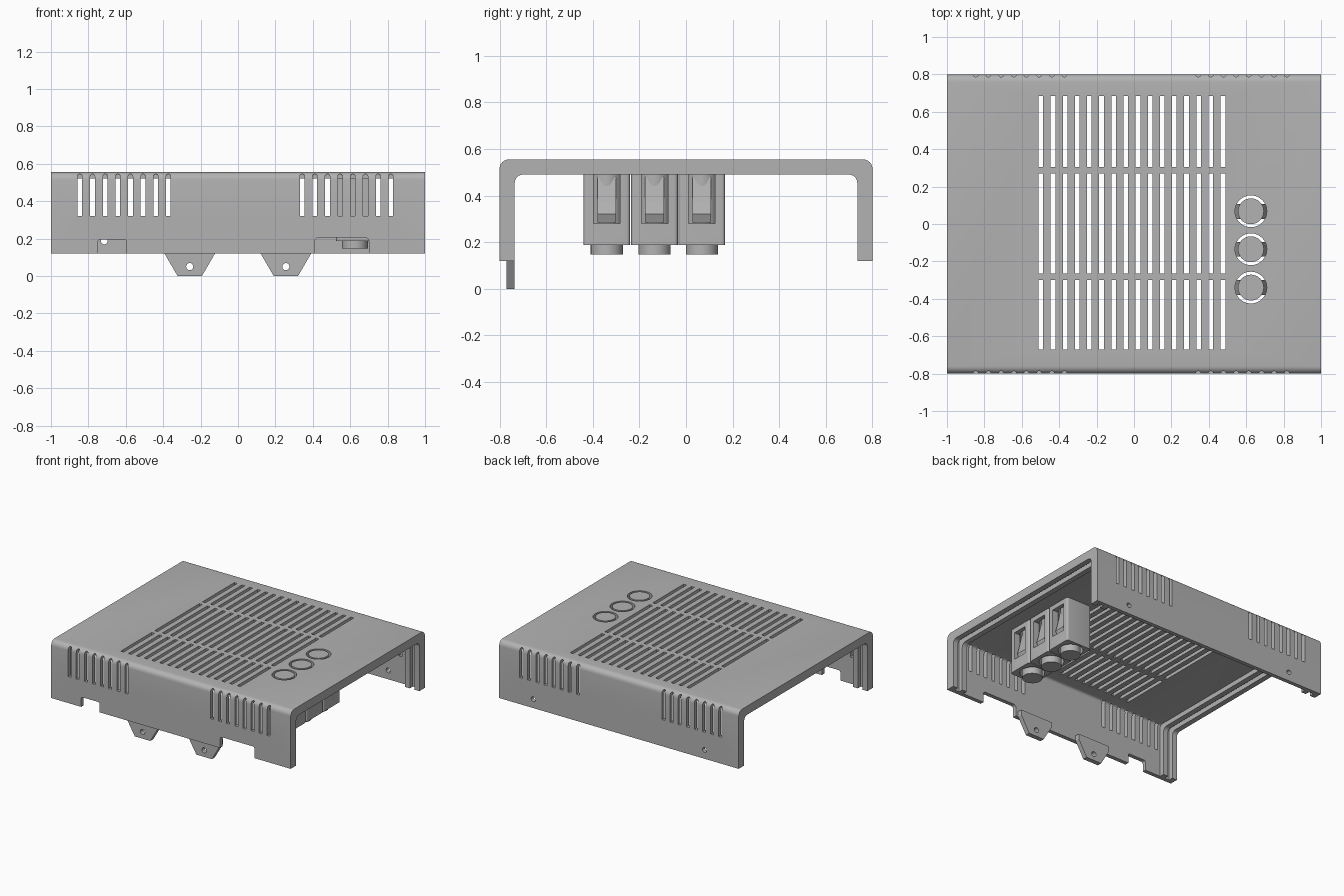
import bpy, bmesh
from math import sin, cos, pi, radians

if "Cube" in bpy.data.objects:
    bpy.data.objects.remove(bpy.data.objects["Cube"], do_unlink=True)

GREY = (0.45, 0.45, 0.45, 1)
grey = bpy.data.materials.new("plain_grey")
grey.diffuse_color = GREY
grey.use_nodes = True
grey.node_tree.nodes["Principled BSDF"].inputs["Base Color"].default_value = GREY


def rect(a0, a1, b0, b1):
    return [(a0, b0), (a1, b0), (a1, b1), (a0, b1)]


def arc(cx, cy, r, start, end, n):
    angles = [radians(start + (end - start) * i / n) for i in range(n + 1)]
    return [(cx + r * cos(t), cy + r * sin(t)) for t in angles]


def circle(cx, cy, r, n=48):
    return arc(cx, cy, r, 0, 360, n)[:-1]


def arch(left, right, bottom, top, r, n=6):
    """Upright outline with rounded top corners."""
    return ([(left, bottom)] + arc(left + r, top - r, r, 180, 90, n)
            + arc(right - r, top - r, r, 90, 0, n) + [(right, bottom)])


def prisms(name, parts):
    """One object from extruded outlines: (axis, points, start, end)."""
    bm = bmesh.new()
    place = {"x": lambda p, d: (d, p[0], p[1]),
             "y": lambda p, d: (p[0], d, p[1]),
             "z": lambda p, d: (p[0], p[1], d)}
    for axis, pts, start, end in parts:
        low = [bm.verts.new(place[axis](p, start)) for p in pts]
        high = [bm.verts.new(place[axis](p, end)) for p in pts]
        bm.faces.new(low)
        bm.faces.new(high[::-1])
        for i in range(len(pts)):
            j = (i + 1) % len(pts)
            bm.faces.new((low[i], high[i], high[j], low[j]))
    bmesh.ops.recalc_face_normals(bm, faces=bm.faces)
    mesh = bpy.data.meshes.new(name)
    bm.to_mesh(mesh)
    bm.free()
    mesh.materials.append(grey)
    obj = bpy.data.objects.new(name, mesh)
    bpy.context.collection.objects.link(obj)
    return obj


def activate(obj):
    bpy.ops.object.select_all(action="DESELECT")
    obj.select_set(True)
    bpy.context.view_layer.objects.active = obj


def cut(obj, parts):
    cutter = prisms("cutter", parts)
    cutter.hide_render = True
    mod = obj.modifiers.new("cut", "BOOLEAN")
    mod.operation = "DIFFERENCE"
    mod.solver = "EXACT"
    mod.object = cutter
    activate(obj)
    bpy.ops.object.modifier_apply(modifier=mod.name)
    bpy.data.objects.remove(cutter, do_unlink=True)


def finish(obj):
    activate(obj)
    bpy.ops.object.shade_smooth_by_angle(angle=radians(30))


TOP, BASE, HALF = 0.555, 0.12, 0.8
BUTTON_X = 0.625
BUTTON_YS = (-0.34, -0.135, 0.068)

# Cover: a folded channel, thick at the ends
outline = arch(-HALF, HALF, BASE, TOP, 0.04) + arch(-0.735, 0.735, BASE, 0.49, 0.035)[::-1]
cover = prisms("cover", [("x", outline, -1, 1)])

# Thinner middle and a groove inside each end, leaving two ribs
hollow = arch(-0.77, 0.77, 0, 0.525, 0.02)
cut(cover, [("x", hollow, a, b) for a, b in ((-0.96, -0.92), (-0.88, 0.88), (0.92, 0.96))])

# Roof vents in three rows, and button holes
openings = [("z", rect(x - 0.0125, x + 0.0125, y0, y1), 0.5, 0.6)
            for x in [-0.498 + 0.0649 * i for i in range(16)]
            for y0, y1 in ((-0.67, -0.3), (-0.265, 0.27), (0.305, 0.685))]
openings += [("z", circle(BUTTON_X, y, 0.085), 0.5, 0.6) for y in BUTTON_YS]
cut(cover, openings)

# Side vents on both walls
vents = []
for first in (-0.846, 0.343):
    for i in range(8):
        x = first + 0.0677 * i
        slot = arch(x - 0.0125, x + 0.0125, 0.32, 0.545, 0.0124)
        vents += [("y", slot, side * 0.76, side * 0.85) for side in (-1, 1)]
cut(cover, vents)

# Connector notches in the front wall, screw holes in the back wall
cut(cover, [("y", arch(-0.75, -0.595, 0.1, 0.195, 0.015), -0.85, -0.7),
            ("y", arch(0.41, 0.7, 0.1, 0.205, 0.02), -0.85, -0.7)]
    + [("y", circle(x, 0.187, 0.018, 24), 0.7, 0.85) for x in (-0.715, 0.715)])
finish(cover)

# Mounting tabs under the front wall
for side, x in (("right", -0.258), ("left", 0.256)):
    tab = prisms(side + "_mounting_tab", [("y", [
        (x - 0.065, 0), (x + 0.065, 0), (x + 0.135, BASE), (x + 0.135, 0.16),
        (x - 0.135, 0.16), (x - 0.135, BASE)], -0.77, -0.735)])
    cut(tab, [("y", circle(x, 0.05, 0.019, 24), -0.9, -0.6)])
    finish(tab)

# Push buttons in their holders
for name, y in zip(("front", "middle", "back"), BUTTON_YS):
    x0, x1, y0, y1, r = BUTTON_X - 0.1, BUTTON_X + 0.112, y - 0.1, y + 0.1, 0.015
    rounded = (arc(x1 - r, y1 - r, r, 0, 90, 5) + arc(x0 + r, y1 - r, r, 90, 180, 5)
               + arc(x0 + r, y0 + r, r, 180, 270, 5) + arc(x1 - r, y0 + r, r, 270, 360, 5))
    holder = prisms(name + "_button_holder", [("z", rounded, 0.187, 0.527)])
    cut(holder, [("z", circle(BUTTON_X, y, 0.085), 0.1, 0.6)])
    cut(holder, [("x", rect(y - 0.057, y + 0.057, 0.28, 0.49), 0.4, 0.9)])
    finish(holder)

    button = prisms(name + "_button", [("z", circle(BUTTON_X, y, 0.069), 0.147, TOP)])
    finish(button)

    # Sloped catches on both sides of the button
    for label, s in (("left", 1), ("right", -1)):
        wedge = [(BUTTON_X + s * d, z) for d, z in
                 ((0.05, 0.285), (0.085, 0.285), (0.1, 0.32), (0.085, 0.37), (0.06, 0.48), (0.05, 0.48))]
        prisms(f"{name}_button_{label}_catch", [("y", wedge, y - 0.04, y + 0.04)])
